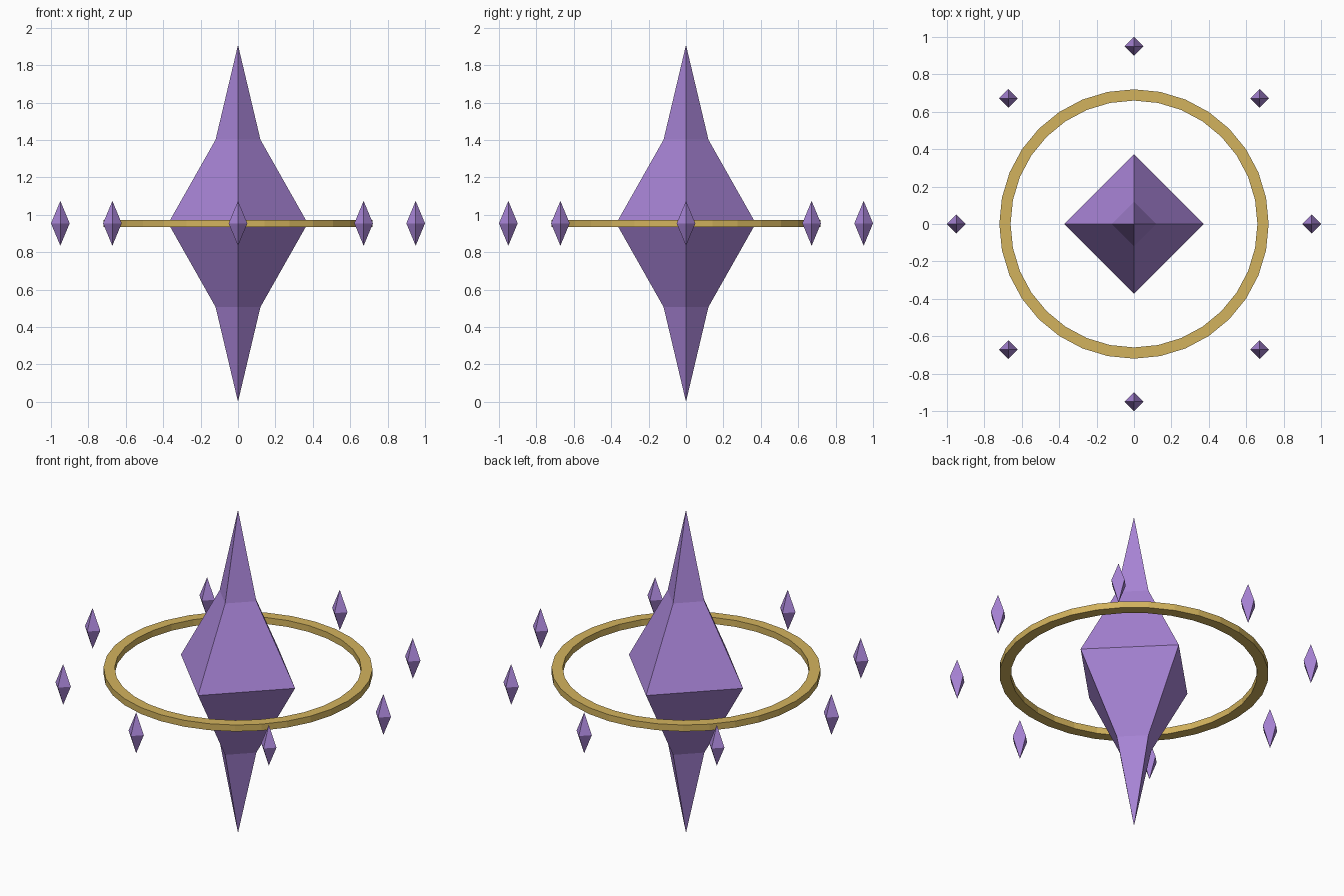
import bpy, bmesh
from math import sin, cos, pi

MID = 0.954  # height of the shared middle plane

cube = bpy.data.objects.get("Cube")
if cube:
    bpy.data.objects.remove(cube, do_unlink=True)


def make_material(name, color):
    mat = bpy.data.materials.new(name)
    mat.use_nodes = True
    mat.diffuse_color = color
    mat.node_tree.nodes["Principled BSDF"].inputs["Base Color"].default_value = color
    return mat


def finish(name, bm, mat, location):
    bmesh.ops.recalc_face_normals(bm, faces=bm.faces)
    mesh = bpy.data.meshes.new(name)
    bm.to_mesh(mesh)
    bm.free()
    mesh.materials.append(mat)
    obj = bpy.data.objects.new(name, mesh)
    obj.location = location
    bpy.context.collection.objects.link(obj)


def loop(bm, radius, z, sides):
    return [bm.verts.new((radius * cos(2 * pi * i / sides),
                          radius * sin(2 * pi * i / sides), z)) for i in range(sides)]


def bridge(bm, a, b):
    for i in range(len(a)):
        j = (i + 1) % len(a)
        bm.faces.new((a[i], a[j], b[j], b[i]))


def crystal(name, tip, rings, mat, location):
    """Four-sided spindle, pointed at both ends."""
    bm = bmesh.new()
    loops = [loop(bm, r, z, 4) for r, z in rings]
    for a, b in zip(loops, loops[1:]):
        bridge(bm, a, b)
    for end, z in ((loops[0], -tip), (loops[-1], tip)):
        apex = bm.verts.new((0, 0, z))
        for i in range(4):
            bm.faces.new((end[i], end[(i + 1) % 4], apex))
    finish(name, bm, mat, location)


purple = make_material("amethyst purple", (0.39, 0.23, 0.67, 1))
gold = make_material("gold", (0.65, 0.45, 0.11, 1))

# Large central crystal with slender spikes
crystal("central_crystal", MID, [(0.12, -0.447), (0.373, 0), (0.12, 0.447)],
        purple, (0, 0, MID))

# Flat gold hoop with a rectangular section
bm = bmesh.new()
section = [loop(bm, r, z, 32) for r, z in
           ((0.72, -0.019), (0.72, 0.019), (0.66, 0.019), (0.66, -0.019))]
for i in range(4):
    bridge(bm, section[i], section[(i + 1) % 4])
finish("gold_ring", bm, gold, (0, 0, MID))

# Eight small crystals floating around the hoop
for i in range(8):
    angle = i * pi / 4
    crystal(f"small_crystal_{i + 1}", 0.12, [(0.05, 0)], purple,
            (0.95 * cos(angle), 0.95 * sin(angle), MID))
